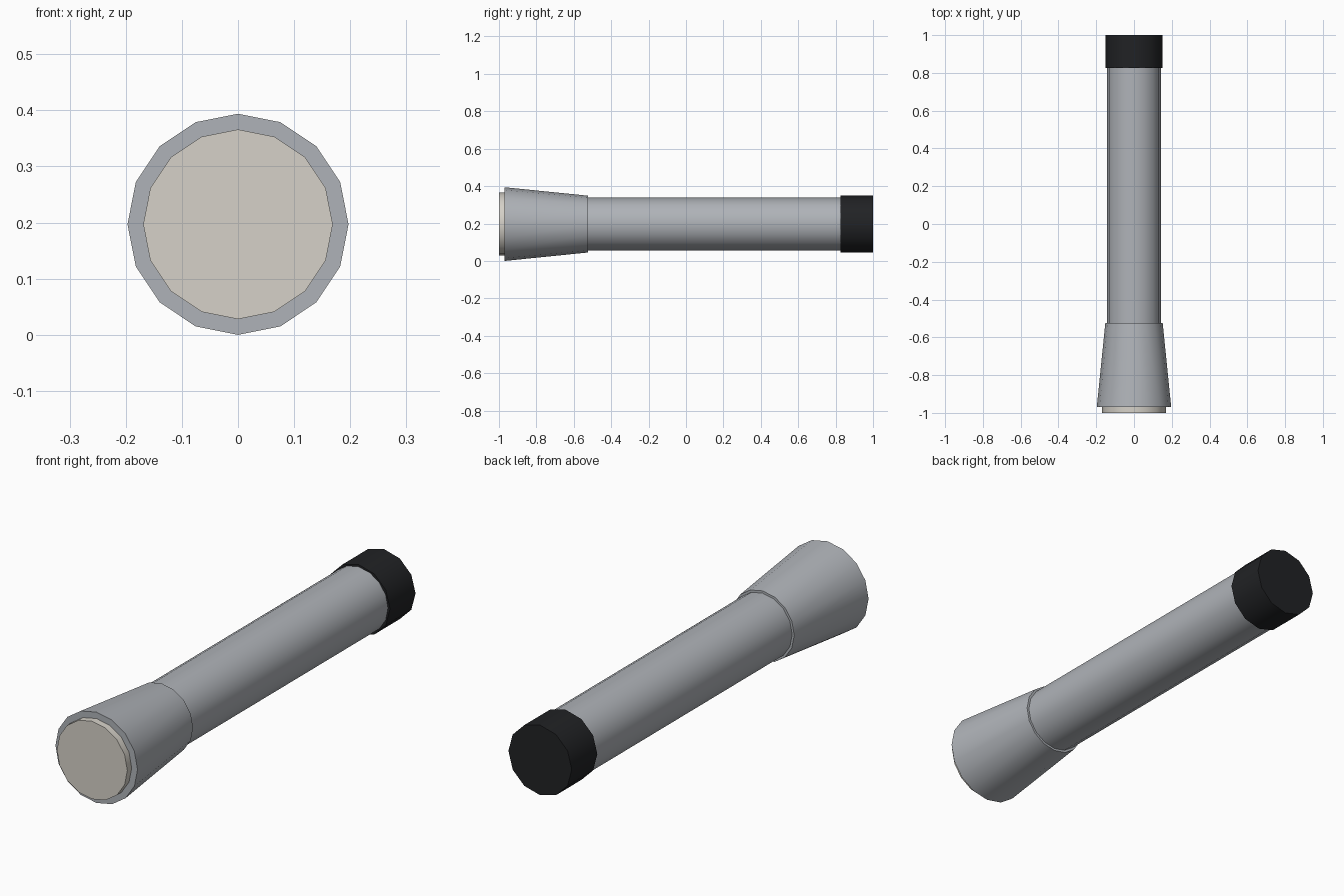
import bpy
from math import radians

if "Cube" in bpy.data.objects:
    bpy.data.objects.remove(bpy.data.objects["Cube"])

AXIS_Z = 0.197


def material(name, rgb):
    m = bpy.data.materials.new(name)
    m.diffuse_color = (*rgb, 1)
    m.use_nodes = True
    m.node_tree.nodes["Principled BSDF"].inputs["Base Color"].default_value = m.diffuse_color
    return m


def tube(name, y0, y1, r0, r1, sides, mat):
    """Capped cone running along +y from y0 (radius r0) to y1 (radius r1)."""
    bpy.ops.mesh.primitive_cone_add(
        vertices=sides, radius1=r0, radius2=r1, depth=y1 - y0,
        location=(0, (y0 + y1) / 2, AXIS_Z), rotation=(radians(-90), 0, 0))
    ob = bpy.context.object
    ob.name = name
    ob.data.materials.append(mat)
    bpy.ops.object.shade_smooth_by_angle(angle=radians(40))
    return ob


metal = material("metal", (0.43, 0.45, 0.48))
glass = material("lens_cream", (0.67, 0.64, 0.58))
rubber = material("black_rubber", (0.015, 0.016, 0.018))

# Lens disc, flared head, straight barrel and end cap
tube("lens", -1.0, -0.95, 0.169, 0.169, 16, glass)
tube("head", -0.97, -0.525, 0.197, 0.152, 16, metal)
tube("barrel", -0.60, 0.85, 0.142, 0.142, 16, metal)
tube("end_cap", 0.825, 1.0, 0.152, 0.152, 12, rubber)
